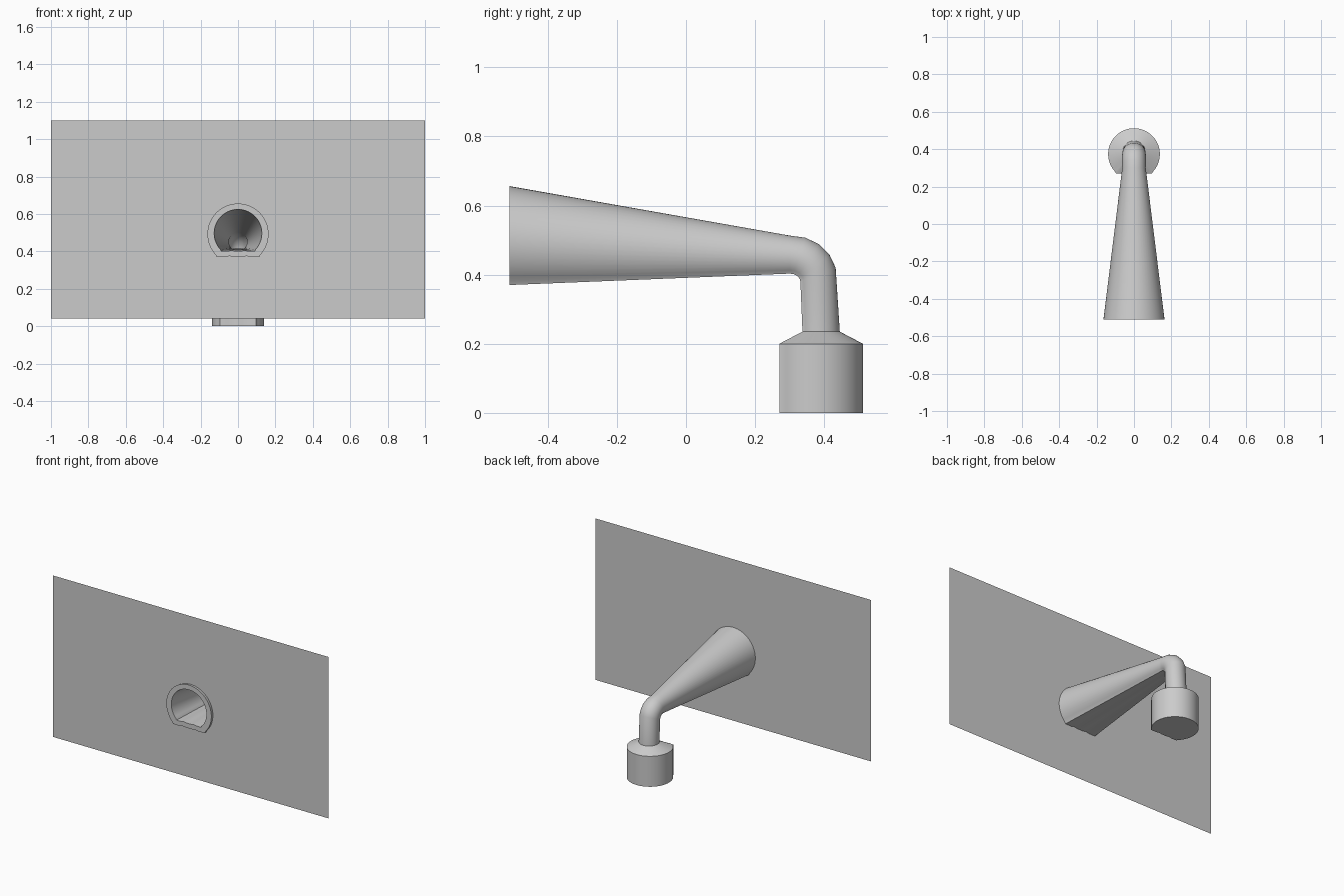
import bpy, bmesh, math
from mathutils import Vector

if "Cube" in bpy.data.objects:
    bpy.data.objects.remove(bpy.data.objects["Cube"])

# Cross-section in radius units: a round with a slightly fluted flat underside
A0 = math.radians(-43)
A1 = math.radians(223)
SEG = 40
profile = [(math.cos(A0 + (A1 - A0) * i / SEG), math.sin(A0 + (A1 - A0) * i / SEG))
           for i in range(SEG + 1)]
profile += [(-0.70, -0.75), (-0.42, -0.75), (-0.28, -0.72), (-0.12, -0.745),
            (0.12, -0.745), (0.28, -0.72), (0.42, -0.75), (0.70, -0.75)]

# Stations along the sweep: flat side (y, z), round side (y, z)
stations = [
    ((-0.51, 0.37), (-0.51, 0.656)),
    ((0.30, 0.403), (0.30, 0.513)),
    ((0.31, 0.402), (0.345, 0.507)),
    ((0.322, 0.396), (0.385, 0.488)),
    ((0.329, 0.388), (0.415, 0.458)),
    ((0.331, 0.38), (0.433, 0.42)),
    ((0.337, 0.235), (0.445, 0.235)),
    ((0.27, 0.20), (0.512, 0.20)),
    ((0.27, 0.0), (0.512, 0.0)),
]


def section(low, high, scale=1.0):
    """Points of the cross-section between the flat and the round side."""
    a, b = Vector((0, *low)), Vector((0, *high))
    up = (b - a).normalized()
    r = (b - a).length / 1.75 * scale
    mid = (a + b) / 2
    return [mid + Vector((x * r, 0, 0)) + up * ((v - 0.125) * r) for x, v in profile]


def finish(bm, name):
    me = bpy.data.meshes.new(name)
    bm.to_mesh(me)
    bm.free()
    ob = bpy.data.objects.new(name, me)
    bpy.context.collection.objects.link(ob)
    return ob


# Hollow horn, elbow, pipe and cup: bore from the pipe out to the mouth, then the outside
bm = bmesh.new()
rings = [section(*s, 0.78) for s in reversed(stations[:7])] + [section(*s) for s in stations]
rings = [[bm.verts.new(p) for p in ring] for ring in rings]
n = len(profile)
for r0, r1 in zip(rings, rings[1:]):
    for i in range(n):
        j = (i + 1) % n
        bm.faces.new((r0[i], r0[j], r1[j], r1[i]))
bm.faces.new(rings[0])
bm.faces.new(rings[-1])
bmesh.ops.recalc_face_normals(bm, faces=bm.faces)
horn = finish(bm, "horn_pipe")
bpy.context.view_layer.objects.active = horn
horn.select_set(True)
bpy.ops.object.shade_smooth_by_angle(angle=math.radians(28))

# Thin wall panel with an opening matching the horn
Y = -0.49
t = (Y + 0.51) / 0.81
low = (Y, 0.37 + t * 0.033)
high = (Y, 0.656 - t * 0.143)
bm = bmesh.new()
outer = [Vector((x, Y, z)) for x, z in ((-1, 0.04), (1, 0.04), (1, 1.10), (-1, 1.10))]
edges = []
for loop in (outer, section(low, high)):
    vs = [bm.verts.new(p) for p in loop]
    edges += [bm.edges.new((vs[i - 1], vs[i])) for i in range(len(vs))]
bmesh.ops.triangle_fill(bm, edges=edges, use_beauty=True, normal=(0, -1, 0))
finish(bm, "wall_panel")
